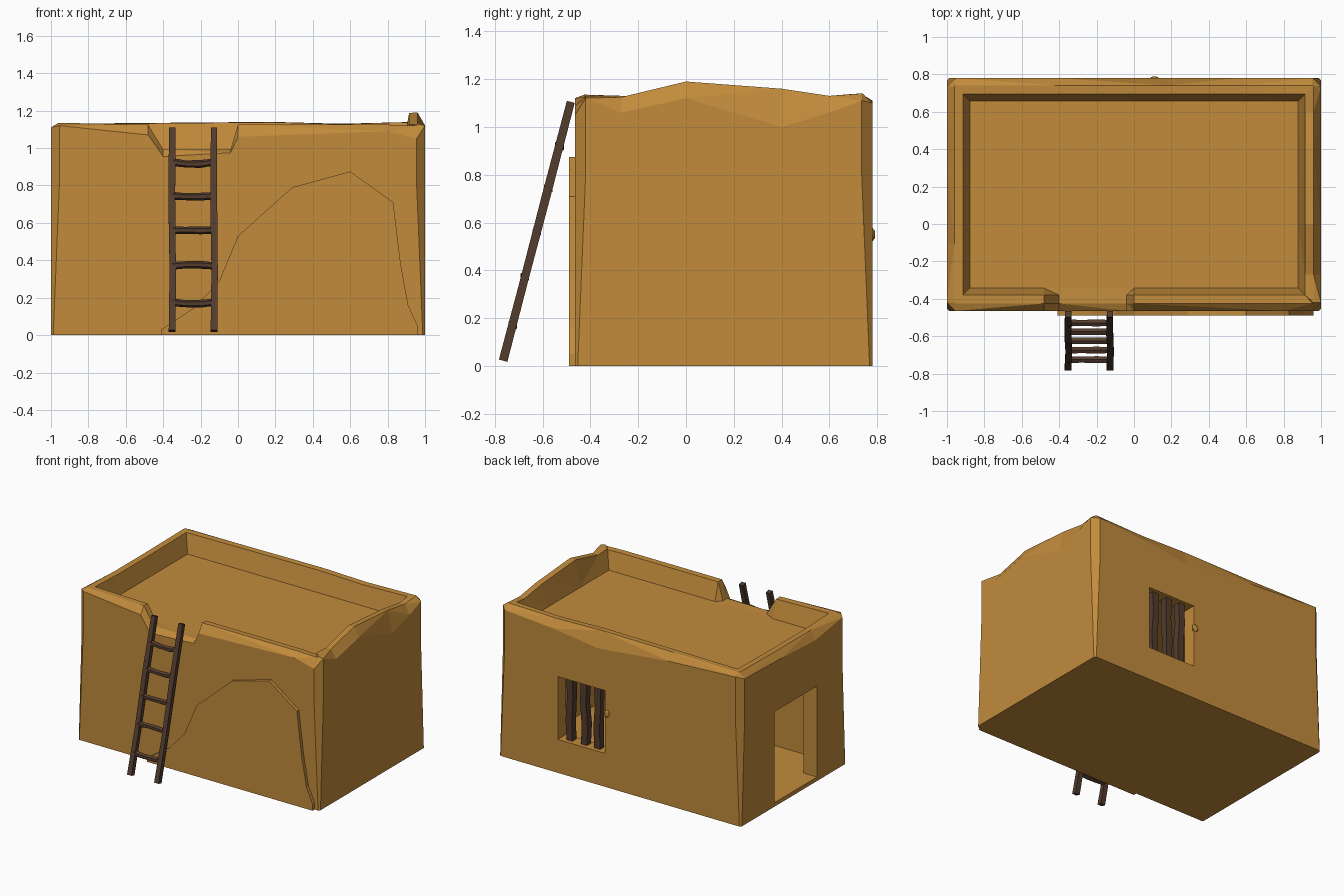
import bpy, bmesh, math
from mathutils import Vector

if "Cube" in bpy.data.objects:
    bpy.data.objects.remove(bpy.data.objects["Cube"])


def material(name, col):
    m = bpy.data.materials.new(name)
    m.diffuse_color = (*col, 1)
    m.use_nodes = True
    m.node_tree.nodes["Principled BSDF"].inputs["Base Color"].default_value = m.diffuse_color
    return m


CLAY = material("ochre clay", (0.54, 0.26, 0.045))
WOOD = material("dark wood", (0.085, 0.045, 0.027))


def finish(bm, name, mat):
    bmesh.ops.recalc_face_normals(bm, faces=bm.faces)
    me = bpy.data.meshes.new(name)
    bm.to_mesh(me)
    bm.free()
    ob = bpy.data.objects.new(name, me)
    bpy.context.collection.objects.link(ob)
    me.materials.append(mat)
    return ob


def box(name, lo, hi, mat):
    bm = bmesh.new()
    bmesh.ops.create_cube(bm, size=1)
    for v in bm.verts:
        v.co = [(l + h) / 2 + c * (h - l) for l, h, c in zip(lo, hi, v.co)]
    return finish(bm, name, mat)


def sweep(name, pts, radius, sides, mat, side=Vector((1, 0, 0))):
    """Low-poly bar along a bent path; radius may vary per point."""
    bm = bmesh.new()
    pts = [Vector(p) for p in pts]
    axis = (pts[-1] - pts[0]).normalized()
    up = axis.cross(side).normalized()
    rings = []
    for i, p in enumerate(pts):
        r = radius[i % len(radius)]
        ang = [2 * math.pi * (k + .5) / sides for k in range(sides)]
        rings.append([bm.verts.new(p + r * (side * math.cos(a) + up * math.sin(a))) for a in ang])
    for a, b in zip(rings, rings[1:]):
        for k in range(sides):
            j = (k + 1) % sides
            bm.faces.new((a[k], a[j], b[j], b[k]))
    bm.faces.new(rings[0])
    bm.faces.new(rings[-1])
    return finish(bm, name, mat)


# House shell: worn wall profile carried round a rectangle
X, Y0, Y1, DECK, C = 1.0, -0.465, 0.78, 0.99, 0.045
front = [(-X + C, 1.135, 1.12), (-.48, 1.125, 1.07), (-.40, DECK + .003, .955),
         (-.04, DECK + .003, .975), (0, 1.125, 1.06), (.8, 1.125, 1.09), (X - C, 1.12, 1.05)]
right = [(Y0 + C, 1.13, 1.12), (-.27, 1.125, 1.06), (0, 1.19, 1.12), (.4, 1.16, 1.0),
         (.6, 1.13, 1.06), (Y1 - C, 1.14, 1.11)]
back = [(X - C, 1.14, 1.10), (.55, 1.13, 1.07), (.18, 1.14, 1.02), (-.4, 1.135, 1.08), (-X + C, 1.13, 1.11)]
left = [(Y1 - C, 1.13, 1.09), (.3, 1.125, 1.08), (-.1, 1.125, 1.06), (Y0 + C, 1.135, 1.11)]
stations = ([(x, Y0, t, b) for x, t, b in front] + [(X, y, t, b) for y, t, b in right] +
            [(x, Y1, t, b) for x, t, b in back] + [(-X, y, t, b) for y, t, b in left])


def inset(x, y, d):
    return max(-X + d, min(X - d, x)), max(Y0 + d, min(Y1 - d, y))


bm = bmesh.new()
cols = []
for x, y, t, b in stations:
    # corners are nearly sharp at the base and more worn higher up
    bx = math.copysign(X - .012, x) if abs(abs(x) - X + C) < 1e-6 else x
    by = Y0 + .012 if abs(y - Y0 - C) < 1e-6 else Y1 - .012 if abs(y - Y1 + C) < 1e-6 else y
    prof = [(bx, by, 0), (x, y, .8), (x, y, b), (*inset(x, y, .04), t),
            (*inset(x, y, .085), t - .002), (*inset(x, y, .122), DECK)]
    cols.append([bm.verts.new(p) for p in prof])
for i, a in enumerate(cols):
    n = cols[(i + 1) % len(cols)]
    for k in range(5):
        bm.faces.new((a[k], n[k], n[k + 1], a[k + 1]))
bm.faces.new([c[0] for c in cols])
bm.faces.new([c[5] for c in cols])
bmesh.ops.remove_doubles(bm, verts=bm.verts, dist=.004)
bmesh.ops.triangulate(bm, faces=[f for f in bm.faces if len(f.verts) == 4 and f.calc_center_median().z > .9])
house = finish(bm, "house_shell", CLAY)

# Hollow room, doorway on the left and window at the back
cutters = [box("room_cutter", (-.89, -.37, .03), (.89, .68, .9), CLAY),
           box("door_cutter", (-1.1, -.12, .0301), (-.8, .38, .71), CLAY),
           box("window_cutter", (.125, .6, .25), (.515, .9, .72), CLAY)]
for c in cutters:
    mod = house.modifiers.new(c.name, "BOOLEAN")
    mod.operation, mod.solver, mod.object = "DIFFERENCE", "EXACT", c
    c.hide_render = True
    c.hide_viewport = True

# Small chip of clay on the window edge
bm = bmesh.new()
bmesh.ops.create_icosphere(bm, subdivisions=1, radius=.035)
for v in bm.verts:
    v.co = (v.co.x * .8 + .11, v.co.y * .5 + .775, v.co.z + .55)
finish(bm, "window_chip", CLAY)

# Window bars, slightly bent
for i, x in enumerate((.21, .32, .44)):
    s = (-1) ** i * .006
    sweep(f"window_bar_{i + 1}", [(x, .725, .24), (x + s, .725, .4), (x - s, .728, .57), (x, .725, .73)],
          (.034, .036), 4, WOOD)

# Raised plaster patch on the front wall
outline = [(-.41, 0), (-.41, .03), (-.23, .15), (-.1, .29), (0, .53), (.29, .79), (.6, .875),
           (.83, .71), (.87, .38), (.91, .16), (.96, .05), (.96, 0)]
bm = bmesh.new()
f = bm.faces.new([bm.verts.new((x, -.49, z)) for x, z in outline])
ext = bmesh.ops.extrude_face_region(bm, geom=[f])
for v in ext["geom"]:
    if isinstance(v, bmesh.types.BMVert):
        v.co.y = -.45
finish(bm, "plaster_patch", CLAY)

# Ladder leaning on the front wall
foot, head = Vector((0, -.765, .022)), Vector((0, -.482, 1.105))


def lean(x, t):
    p = foot.lerp(head, t)
    p.x = x
    return p


for name, x in (("left", -.352), ("right", -.128)):
    sweep(f"ladder_rail_{name}", [lean(x + dx, t) for dx, t in
          ((0, 0), (.003, .3), (-.002, .65), (0, 1))], (.026, .024), 4, WOOD)
for i, z in enumerate((.175, .37, .56, .745, .925)):
    t = (z - .022) / 1.083
    bend = (-.007, .006, 0, -.005, -.01)[i]
    pts = [lean(x, t) + Vector((0, 0, b)) for x, b in ((-.35, 0), (-.28, bend), (-.2, bend), (-.13, 0))]
    sweep(f"ladder_rung_{i + 1}", pts, (.021, .019), 6, WOOD, Vector((0, 1, 0)))
